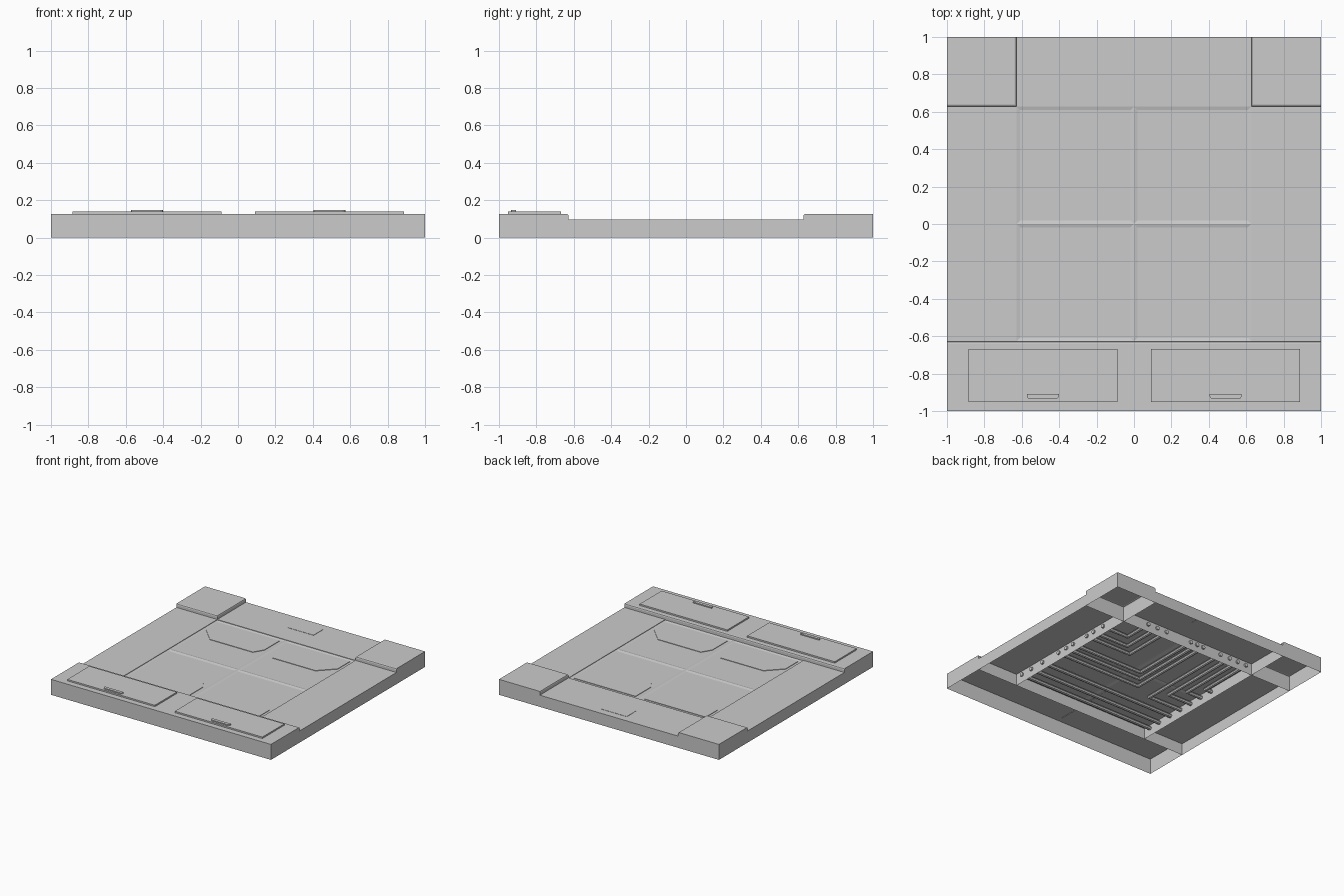
import bpy, bmesh
from mathutils import Vector

if "Cube" in bpy.data.objects:
    bpy.data.objects.remove(bpy.data.objects["Cube"])

S = 0.628          # inner module boundary
H_LOW, H_HIGH, H_MID = 0.096, 0.127, 0.092


def finish(name, bm):
    bmesh.ops.recalc_face_normals(bm, faces=bm.faces[:])
    me = bpy.data.meshes.new(name)
    bm.to_mesh(me)
    bm.free()
    ob = bpy.data.objects.new(name, me)
    bpy.context.collection.objects.link(ob)
    return ob


def box(name, x0, x1, y0, y1, z0, z1, bevel=0.0, sides="", open_bottom=False):
    """Box with optional bevel on chosen top edges (sides: l r f b)."""
    bm = bmesh.new()
    bmesh.ops.create_cube(bm, size=1)
    for v in bm.verts:
        v.co = Vector((x1 if v.co.x > 0 else x0,
                       y1 if v.co.y > 0 else y0,
                       z1 if v.co.z > 0 else z0))
    bmesh.ops.recalc_face_normals(bm, faces=bm.faces[:])
    if bevel:
        tests = {"l": (0, x0), "r": (0, x1), "f": (1, y0), "b": (1, y1)}
        edges = [e for e in bm.edges
                 if all(abs(v.co.z - z1) < 1e-6 for v in e.verts)
                 and any(all(abs(v.co[tests[s][0]] - tests[s][1]) < 1e-6 for v in e.verts)
                         for s in sides)]
        bmesh.ops.bevel(bm, geom=edges, offset=bevel, segments=2,
                        profile=0.5, affect='EDGES')
    if open_bottom:
        low = [f for f in bm.faces if all(abs(v.co.z - z0) < 1e-6 for v in f.verts)]
        bmesh.ops.delete(bm, geom=low, context='FACES')
    return finish(name, bm)


def prism(name, pts, z0, z1):
    """Extruded flat outline."""
    bm = bmesh.new()
    f = bm.faces.new([bm.verts.new((x, y, z0)) for x, y in pts])
    r = bmesh.ops.extrude_face_region(bm, geom=[f])
    for v in r["geom"]:
        if isinstance(v, bmesh.types.BMVert):
            v.co.z = z1
    return finish(name, bm)


# Hollow floor modules around the centre
box("front_strip", -1, 1, -1, -S, 0, H_HIGH, 0.01, "b", True)
box("back_strip", -S, S, S, 1, 0, H_LOW, open_bottom=True)
for side, a, b, inner in (("left", -1, -S, "r"), ("right", S, 1, "l")):
    box(side + "_strip", a, b, -S, S, 0, H_LOW, open_bottom=True)
    box(side + "_back_corner", a, b, S, 1, 0, H_HIGH, 0.01, "f" + inner, True)
box("back_plate", -0.12, 0.12, 0.81, 0.94, H_LOW - 0.002, H_LOW + 0.002)

# Centre tile: four shallow recessed quadrants, side walls below
bm = bmesh.new()
bmesh.ops.create_grid(bm, x_segments=2, y_segments=2, size=S)
for v in bm.verts:
    v.co.z = H_MID
rim = [e for e in bm.edges if e.is_boundary]
r = bmesh.ops.extrude_edge_only(bm, edges=rim)
for v in r["geom"]:
    if isinstance(v, bmesh.types.BMVert):
        v.co.z = 0
top = [f for f in bm.faces if all(v.co.z > 0.05 for v in f.verts)]
bmesh.ops.inset_individual(bm, faces=top, thickness=0.028)
for f in top:
    for v in f.verts:
        v.co.z -= 0.005
finish("centre_tile", bm)

# Chamfered raised plates in the outer half of each quadrant
for sx in (-1, 1):
    for sy in (-1, 1):
        pts = [(0.04, 0.598), (0.04, 0.40), (0.09, 0.32), (0.48, 0.32),
               (0.598, 0.44), (0.598, 0.598)]
        prism("quadrant_plate", [(sx * x, sy * y) for x, y in pts],
              H_MID - 0.006, H_MID - 0.001)

# Front hatches with handles
for c in (-0.487, 0.49):
    box("hatch", c - 0.398, c + 0.398, -0.952, -0.667, H_HIGH - 0.003, 0.139)
    pts = [(-0.085, -0.91), (-0.085, -0.922), (-0.08, -0.931), (-0.07, -0.936),
           (0.07, -0.936), (0.08, -0.931), (0.085, -0.922), (0.085, -0.91)]
    prism("hatch_handle", [(c + x, y) for x, y in pts], 0.138, 0.148)


# Pipes under the centre tile
def pipe(pts, z=0.063, radius=0.016):
    cu = bpy.data.curves.new("pipe", 'CURVE')
    cu.dimensions = '3D'
    cu.bevel_depth = radius
    cu.bevel_resolution = 2
    cu.use_fill_caps = True
    sp = cu.splines.new('POLY')
    sp.points.add(len(pts) - 1)
    for p, (x, y) in zip(sp.points, pts):
        p.co = (x, y, z, 1)
    ob = bpy.data.objects.new("pipe", cu)
    bpy.context.collection.objects.link(ob)
    bpy.ops.object.select_all(action='DESELECT')
    ob.select_set(True)
    bpy.context.view_layer.objects.active = ob
    bpy.ops.object.convert(target='MESH')
    bpy.ops.object.shade_smooth_by_angle()


E = S + 0.012      # pipe ends just pass the walls
for x, y in ((0.39, 0.39), (0.30, 0.28), (0.21, 0.20),
             (-0.03, 0.04), (-0.09, -0.04), (-0.15, -0.13)):
    pipe([(E, y), (x, y), (x, E)])
for y in (-0.32, -0.45, -0.56):
    pipe([(E, y), (-E, y)])
for x, y in ((-0.32, -0.20), (-0.41, -0.08), (-0.49, 0.04), (-0.57, 0.16)):
    pipe([(-E, y), (x, y), (x, E)])
